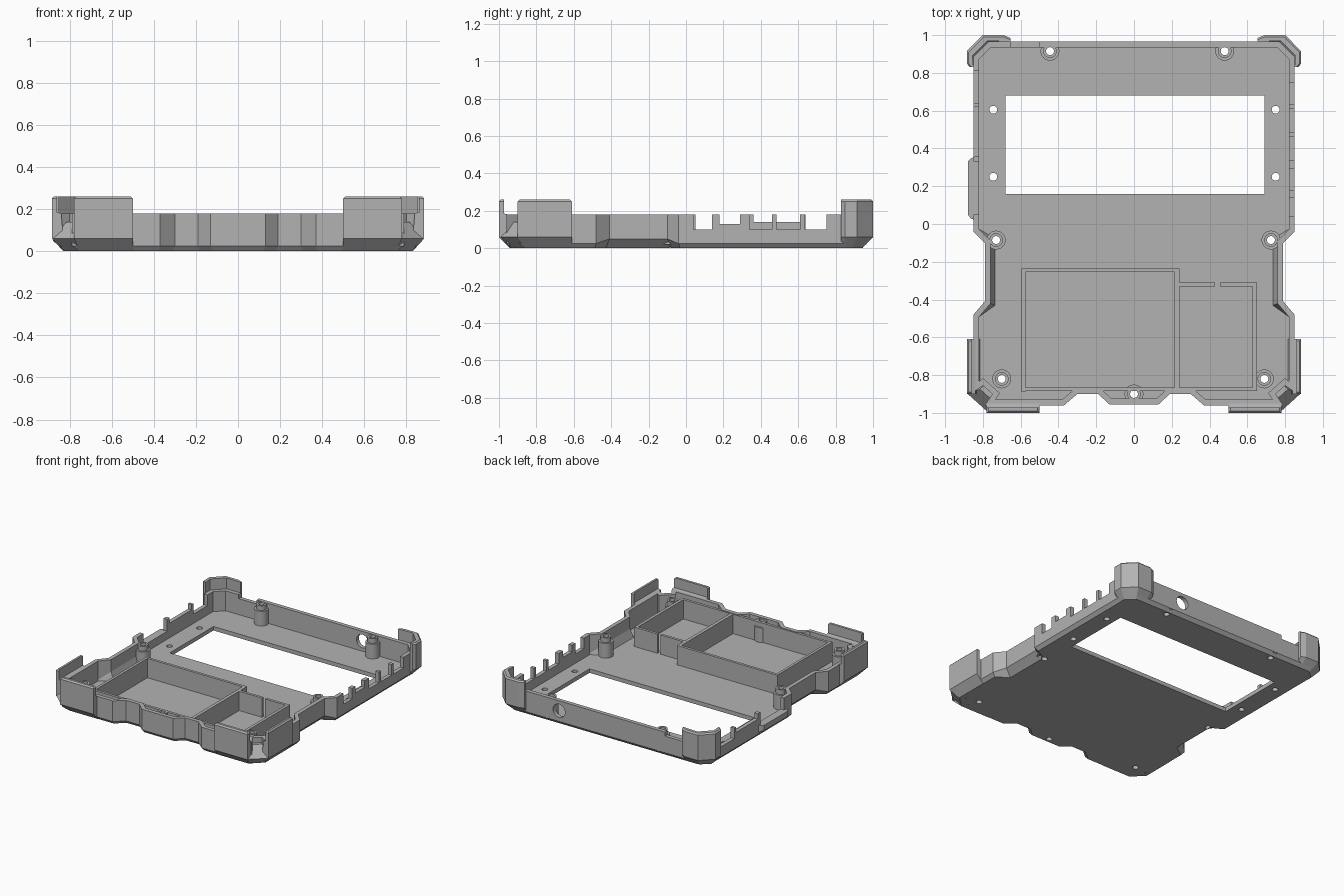
import bpy, bmesh, math
from mathutils import Vector

cube = bpy.data.objects.get("Cube")
if cube:
    bpy.data.objects.remove(cube, do_unlink=True)

grey = bpy.data.materials.new("plain grey plastic")
grey.use_nodes = True
colour = (0.45, 0.45, 0.45, 1)
grey.diffuse_color = colour
grey.node_tree.nodes["Principled BSDF"].inputs["Base Color"].default_value = colour


def loft(bm, layers, ring=False):
    """Skin matching loops of points; cap the ends, or close the loops into a ring."""
    loops = [[bm.verts.new(p) for p in layer] for layer in layers]
    pairs = list(zip(loops, loops[1:]))
    if ring:
        pairs.append((loops[-1], loops[0]))
    else:
        bm.faces.new(loops[0][::-1])
        bm.faces.new(loops[-1])
    for a, b in pairs:
        for i in range(len(a)):
            j = (i + 1) % len(a)
            bm.faces.new((a[i], a[j], b[j], b[i]))


def finish(name, bm):
    bmesh.ops.recalc_face_normals(bm, faces=bm.faces)
    mesh = bpy.data.meshes.new(name)
    bm.to_mesh(mesh)
    bm.free()
    mesh.materials.append(grey)
    obj = bpy.data.objects.new(name, mesh)
    bpy.context.collection.objects.link(obj)
    return obj


def solid(name, layers, ring=False):
    bm = bmesh.new()
    loft(bm, layers, ring)
    return finish(name, bm)


def at(points, z):
    return [(x, y, z) for x, y in points]


def rect(x0, x1, y0, y1):
    return [(x0, y0), (x1, y0), (x1, y1), (x0, y1)]


def circle(x, y, r, n=24):
    return [(x + r * math.cos(t * math.tau / n), y + r * math.sin(t * math.tau / n)) for t in range(n)]


def inset(points, dists):
    """Mitred inward offset of a clockwise outline, one distance per corner."""
    out = []
    for i, p in enumerate(points):
        a, p, b = Vector(points[i - 1]), Vector(p), Vector(points[(i + 1) % len(points)])
        d, e = (p - a).normalized(), (b - p).normalized()
        n, m = Vector((d.y, -d.x)), Vector((e.y, -e.x))
        out.append(tuple(p + (n + m) * dists[i] / (1 + n.dot(m))))
    return out


# Tray: bottom, chamfer, wall and floor in one skin, with a slanted waist
half = [(0.77, 0.965), (0.85, 0.885), (0.85, -0.04), (0.79, -0.10), (0.79, -0.41),
        (0.85, -0.48), (0.85, -0.89), (0.80, -0.855), (0.75, -0.90), (0.79, -0.96),
        (0.37, -0.96), (0.30, -0.90), (0.19, -0.90), (0.13, -0.955)]
outline = half + [(-x, y) for x, y in reversed(half)]
waist = [abs(x) > 0.7 and -0.45 < y < -0.08 for x, y in outline]


def tray_loop(depth, z, waist_depth, waist_z):
    pts = inset(outline, [waist_depth if w else depth for w in waist])
    return [(x, y, waist_z if w else z) for (x, y), w in zip(pts, waist)]


tray = solid("tray", [
    tray_loop(0.022, 0, 0.05, 0), tray_loop(0, 0.025, 0, 0.05), tray_loop(0, 0.18, 0, 0.18),
    tray_loop(0.03, 0.18, 0.03, 0.18), tray_loop(0.03, 0.04, 0.03, 0.09),
    tray_loop(0.03, 0.03, 0.055, 0.03)])

# Openings: display window, screw holes, connector notches and round cable hole
cut = bmesh.new()


def cut_prism(points, z0, z1):
    loft(cut, [at(points, z0), at(points, z1)])


bosses = [(-0.445, 0.915), (0.48, 0.915), (-0.73, -0.085), (0.725, -0.085),
          (-0.70, -0.82), (0.69, -0.82), (0, -0.90)]
cut_prism(rect(-0.68, 0.69, 0.16, 0.68), -0.1, 0.1)
for x, y in bosses:
    cut_prism(circle(x, y, 0.021), -0.1, 0.3)
for x in (-0.745, 0.75):
    for y in (0.25, 0.605):
        cut_prism(circle(x, y, 0.021), -0.1, 0.1)
for y0, y1, z in [(0.04, 0.14, 0.10), (0.18, 0.29, 0.13), (0.34, 0.46, 0.10),
                  (0.485, 0.61, 0.10), (0.635, 0.75, 0.10)]:
    cut_prism(rect(0.80, 0.90, y0, y1), z, 0.3)
for y0, y1, z in [(0.05, 0.33, 0.09), (0.36, 0.62, 0.14), (0.64, 0.81, 0.10)]:
    cut_prism(rect(-0.90, -0.80, y0, y1), z, 0.3)
cut_prism(rect(-0.65, -0.50, 0.92, 1.0), 0.15, 0.3)
loft(cut, [[(x, y, z) for x, z in circle(0.38, 0.105, 0.05)] for y in (0.92, 1.0)])
cutter = finish("opening_cutter", cut)
cutter.hide_render = True
mod = tray.modifiers.new("openings", "BOOLEAN")
mod.operation, mod.solver, mod.object = "DIFFERENCE", "EXACT", cutter
bpy.context.view_layer.objects.active = tray
bpy.ops.object.modifier_apply(modifier=mod.name)
bpy.data.objects.remove(cutter, do_unlink=True)

# Screw posts with a stepped top
for i, (x, y) in enumerate(bosses):
    steps = [(0.05, 0.02), (0.05, 0.14), (0.036, 0.14), (0.036, 0.175), (0.021, 0.175), (0.021, 0.02)]
    post = solid(f"screw_post_{i + 1}", [at(circle(x, y, r), z) for r, z in steps], ring=True)
    bpy.ops.object.select_all(action="DESELECT")
    post.select_set(True)
    bpy.context.view_layer.objects.active = post
    bpy.ops.object.shade_smooth_by_angle()

# Compartment walls
walls = {
    "battery_bay_left": (-0.595, -0.575, -0.89, -0.235),
    "battery_bay_back": (-0.595, 0.235, -0.255, -0.235),
    "bay_divider": (0.215, 0.24, -0.89, -0.235),
    "battery_bay_front": (-0.595, 0.235, -0.885, -0.865),
    "small_bay_back_a": (0.24, 0.43, -0.33, -0.31),
    "small_bay_back_b": (0.455, 0.65, -0.33, -0.31),
    "small_bay_right": (0.628, 0.65, -0.885, -0.31),
    "small_bay_front": (0.235, 0.65, -0.885, -0.865),
}
for name, box in walls.items():
    solid(name, [at(rect(*box), 0.02), at(rect(*box), 0.175)])

# Corner guards, mirrored on both sides
for side, s in (("left", 1), ("right", -1)):
    def flip(points, z):
        return [(s * x, y, z) for x, y in points]

    inner = [(0.85, 0.83), (0.855, 0.89), (0.775, 0.97), (0.655, 0.965)]

    def guard(d):
        outer = [(0.66, 1 - d), (0.69, 1 - d), (0.80 - d / 2, 1 - d),
                 (0.885 - d, 0.915 - d / 2), (0.885 - d, 0.85), (0.87 - d, 0.83)]
        outer[0] = (0.655, 0.985 - d)
        return inner + outer

    low = [(0.80, 0.83), (0.80, 0.87), (0.76, 0.92), (0.655, 0.92), (0.655, 0.935), (0.69, 0.94),
           (0.77, 0.94), (0.83, 0.885), (0.83, 0.85), (0.82, 0.83)]
    solid(f"rear_guard_{side}", [flip(low, 0), flip(guard(0), 0.06),
                                 flip(guard(0), 0.25), flip(guard(0.01), 0.26)])

    solid(f"front_guard_{side}", [
        flip(rect(0.50, 0.745, -0.94, -0.92), 0), flip(rect(0.50, 0.78, -1.0, -0.94), 0.06),
        flip(rect(0.50, 0.78, -1.0, -0.95), 0.18), flip(rect(0.50, 0.78, -1.0, -0.972), 0.185),
        flip(rect(0.50, 0.78, -1.0, -0.972), 0.25), flip(rect(0.51, 0.77, -0.99, -0.972), 0.26)])
    solid(f"side_guard_{side}", [
        flip(rect(0.80, 0.83, -0.86, -0.61), 0), flip(rect(0.83, 0.885, -0.90, -0.61), 0.06),
        flip(rect(0.84, 0.885, -0.90, -0.61), 0.18), flip(rect(0.86, 0.885, -0.90, -0.61), 0.185),
        flip(rect(0.86, 0.885, -0.90, -0.61), 0.25), flip(rect(0.86, 0.875, -0.89, -0.62), 0.26)])

    # Sloping base that fills the cut-away front corner
    solid(f"corner_base_{side}", [
        flip([(0.72, -0.90), (0.745, -0.94), (0.83, -0.86), (0.79, -0.83)], 0),
        flip([(0.74, -0.90), (0.78, -0.99), (0.88, -0.90), (0.80, -0.85)], 0.06),
        flip([(0.74, -0.89), (0.765, -0.92), (0.815, -0.875), (0.79, -0.85)], 0.14)])

# Connector ledge on one side wall
ledge = [(-0.84, 0.02), (-0.865, 0.03), (-0.88, 0.05), (-0.88, 0.33), (-0.865, 0.345), (-0.84, 0.36)]
solid("connector_ledge", [at([(max(x, -0.845), y) for x, y in ledge], 0.02),
                          at(ledge, 0.05), at(ledge, 0.09)])
